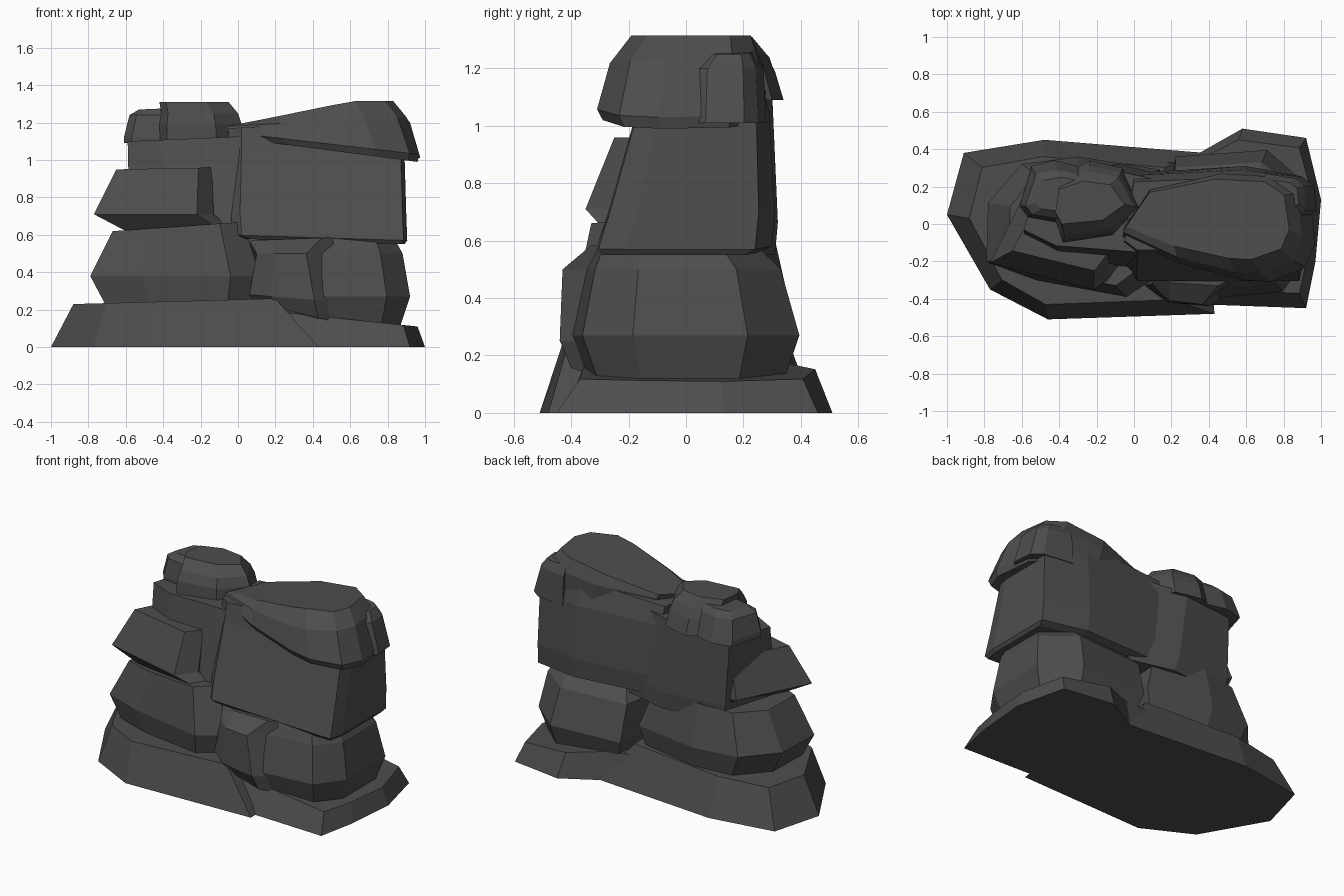
import bpy, bmesh

stone = bpy.data.materials.new("dark grey stone")
stone.diffuse_color = (0.075, 0.075, 0.075, 1)


def rock(name, outline, levels, crest=None):
    """Loft an outline (x, y) through levels of (z at left, z at right, x0, x1, y0, y1).
    A crest height limits z, giving a flat summit."""
    xs, ys = [p[0] for p in outline], [p[1] for p in outline]
    unit = [((x - min(xs)) / (max(xs) - min(xs)), (y - min(ys)) / (max(ys) - min(ys)))
            for x, y in outline]
    bm = bmesh.new()
    rings = [[bm.verts.new((x0 + u * (x1 - x0), y0 + v * (y1 - y0),
                            min(zl + u * (zr - zl), crest or 9)))
              for u, v in unit] for zl, zr, x0, x1, y0, y1 in levels]
    n = len(unit)
    for a, b in zip(rings, rings[1:]):
        for i in range(n):
            j = (i + 1) % n
            bm.faces.new((a[i], a[j], b[j], b[i]))
    bm.faces.new(rings[0][::-1])
    bm.faces.new(rings[-1])
    bmesh.ops.recalc_face_normals(bm, faces=bm.faces)
    me = bpy.data.meshes.new(name)
    bm.to_mesh(me)
    bm.free()
    me.materials.append(stone)
    ob = bpy.data.objects.new(name, me)
    bpy.context.collection.objects.link(ob)
    return ob


# Ground slabs
rock("base_slab_left",
     [(-1, .05), (-.77, -.35), (-.46, -.51), (.43, -.48), (.38, .38), (-.48, .45), (-.91, .38)],
     [(0, 0, -1, .43, -.51, .45), (.23, .26, -.88, .2, -.43, .36)])
rock("base_slab_right",
     [(.1, -.42), (.92, -.45), (.97, -.2), (1, .13), (.92, .46), (.58, .51), (.35, .38), (.1, .36)],
     [(0, 0, .1, 1, -.45, .51), (.2, .11, .1, .96, -.37, .45)])

# Lower boulders
rock("lower_boulder_left",
     [(-.79, -.2), (-.52, -.3), (-.04, -.39), (.12, -.28), (.14, .3), (-.3, .37), (-.6, .33), (-.78, .12)],
     [(.21, .24, -.7, .1, -.36, .33), (.38, .38, -.79, .14, -.39, .36), (.62, .67, -.67, .04, -.33, .3)])
rock("lower_boulder_right",
     [(.15, -.36), (.42, -.42), (.8, -.38), (.92, -.2), (.92, .21), (.72, .395), (.25, .36)],
     [(.08, .12, .2, .87, -.34, .34), (.27, .27, .12, .92, -.4, .395), (.5, .5, .12, .88, -.35, .33),
      (.58, .59, .2, .83, -.31, .24)])
rock("lower_front_boulder",
     [(.06, -.33), (.17, -.42), (.38, -.44), (.52, -.32), (.5, .1), (.06, .1)],
     [(.24, .12, .08, .58, -.4, .1), (.28, .24, .06, .56, -.44, .1), (.5, .5, .1, .48, -.43, .1),
      (.57, .59, .06, .62, -.33, .1)])

# Left tower: neck, jutting ledge and caps
rock("left_neck",
     [(-.6, -.08), (-.4, -.18), (.1, -.22), (.2, .24), (-.1, .31), (-.5, .27)],
     [(.55, .55, -.55, .25, -.26, .31), (.67, .66, -.58, .22, -.24, .32), (1.1, 1.13, -.59, .1, -.15, .3)])
rock("left_ledge",
     [(-.77, -.2), (-.22, -.34), (-.13, -.22), (-.2, .22), (-.54, .25)],
     [(.61, .65, -.58, -.05, -.29, .2), (.71, .71, -.77, -.13, -.35, .25), (.95, .96, -.65, -.14, -.25, .2)])
rock("left_cap",
     [(-.4, .02), (-.36, -.1), (-.1, -.06), (.04, .1), (-.05, .3), (-.22, .34), (-.38, .25)],
     [(1.09, 1.09, -.42, .03, -.1, .34), (1.19, 1.19, -.42, .02, -.09, .31), (1.25, 1.25, -.41, 0, -.06, .28),
      (1.31, 1.31, -.42, -.05, 0, .23)])
rock("left_cap_small",
     [(-.6, .08), (-.56, .02), (-.36, -.02), (-.3, .3), (-.42, .33), (-.54, .3)],
     [(1.09, 1.09, -.61, -.3, 0, .34), (1.12, 1.12, -.61, -.3, 0, .33), (1.24, 1.24, -.58, -.3, .02, .29),
      (1.27, 1.28, -.53, -.3, .06, .25)])

# Right tower: big block and sloping cap
rock("right_block",
     [(-.05, -.22), (.02, -.3), (.88, -.3), (.9, -.2), (.9, .25), (.6, .31), (0, .27)],
     [(.58, .55, 0, .89, -.29, .26), (.6, .57, -.05, .905, -.305, .3), (.72, .7, -.06, .9, -.265, .31),
      (1.06, 1.04, -.05, .89, -.17, .29), (1.17, 1.22, -.05, .86, -.14, .25)])
rock("right_cap",
     [(-.05, -.05), (.25, -.2), (.58, -.29), (.72, -.3), (.9, -.22), (.95, -.08), (.92, .18), (.8, .28), (.5, .3),
      (.1, .2)],
     [(1.12, .99, -.03, .96, -.29, .26), (1.15, 1.03, -.06, .97, -.31, .27), (1.18, 1.23, -.06, .9, -.265, .27),
      (1.18, 1.36, -.05, .83, -.19, .24)], crest=1.315)
rock("right_cap_small",
     [(.75, .03), (.93, .03), (.97, .08), (.96, .22), (.91, .27), (.75, .3)],
     [(1.01, 1.01, .7, .975, .02, .28), (1.2, 1.2, .7, .92, .03, .27), (1.26, 1.25, .7, .88, .08, .24)])
